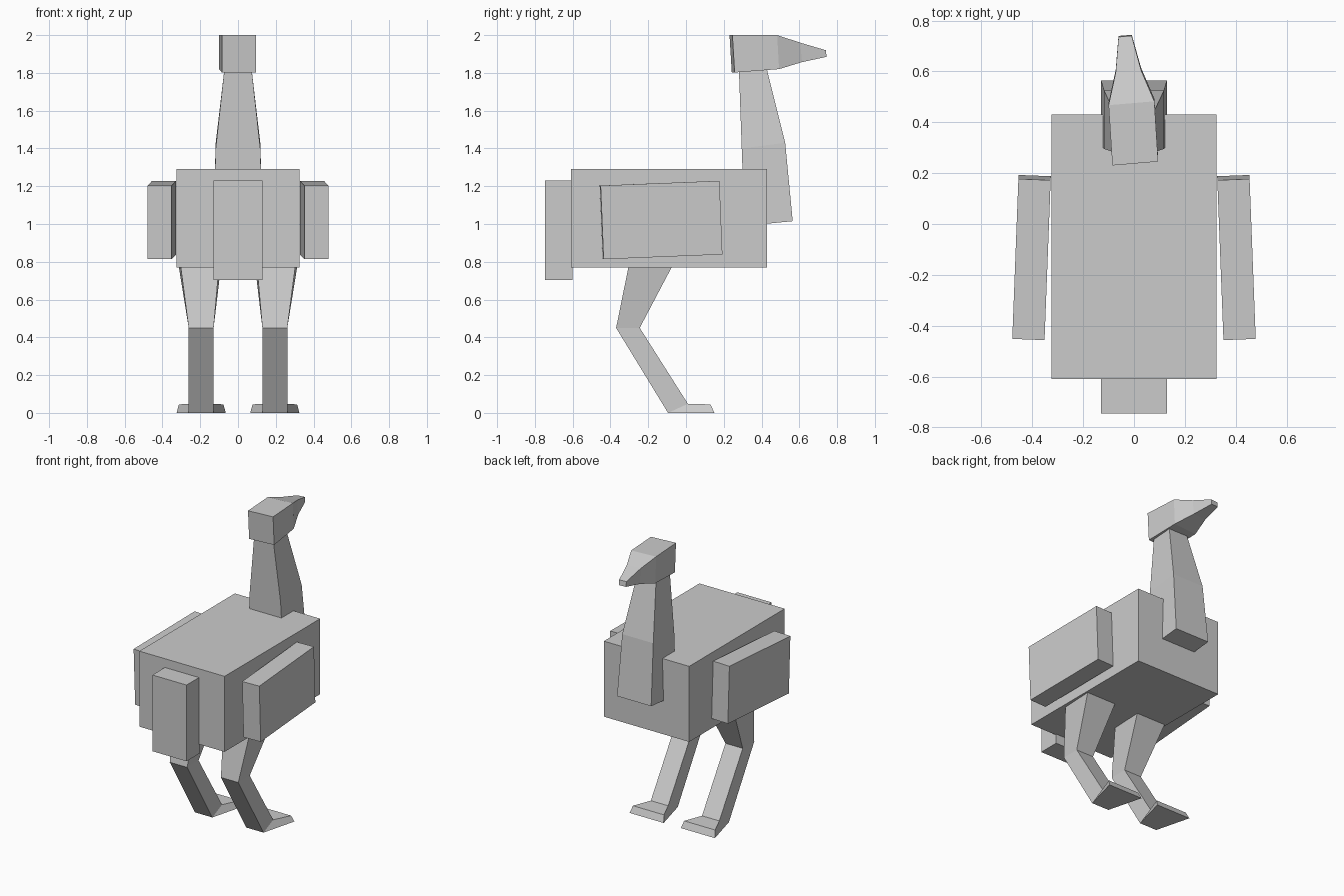
import bpy, bmesh
from math import radians

cube = bpy.data.objects.get("Cube")
if cube:
    bpy.data.objects.remove(cube, do_unlink=True)

# Single flat grey material
grey = bpy.data.materials.new("plain grey")
grey.use_nodes = True
colour = (0.6, 0.6, 0.6, 1)
grey.diffuse_color = colour
grey.node_tree.nodes["Principled BSDF"].inputs["Base Color"].default_value = colour


def finish(name, bm):
    bmesh.ops.recalc_face_normals(bm, faces=bm.faces[:])
    mesh = bpy.data.meshes.new(name)
    bm.to_mesh(mesh)
    bm.free()
    mesh.materials.append(grey)
    obj = bpy.data.objects.new(name, mesh)
    bpy.context.collection.objects.link(obj)
    return obj


def box(name, size, centre, turn=(0, 0, 0)):
    bm = bmesh.new()
    bmesh.ops.create_cube(bm, size=1)
    bmesh.ops.scale(bm, vec=size, verts=bm.verts[:])
    obj = finish(name, bm)
    obj.location = centre
    obj.rotation_euler = [radians(a) for a in turn]
    return obj


def loft(name, sections, skew=0):
    """Each section is (centre x, edge, edge); an edge is (y, z, half width)."""
    bm = bmesh.new()
    rings = []
    for cx, (y1, z1, w1), (y2, z2, w2) in sections:
        corners = [(-w1, y1, z1), (w1, y1, z1), (w2, y2, z2), (-w2, y2, z2)]
        rings.append([bm.verts.new((cx + dx, y + dx * skew, z))
                      for dx, y, z in corners])
    for a, b in zip(rings, rings[1:]):
        for i in range(4):
            j = (i + 1) % 4
            bm.faces.new((a[i], a[j], b[j], b[i]))
    bm.faces.new(rings[0])
    bm.faces.new(rings[-1])
    return finish(name, bm)


# Body and tail
box("body", (0.65, 1.04, 0.52), (0, -0.09, 1.03))
box("tail", (0.26, 0.145, 0.525), (0, -0.673, 0.967))

# Neck, from chest to head
loft("neck", [
    (0, (0.31, 0.99, 0.13), (0.565, 1.015, 0.13)),
    (0, (0.295, 1.40, 0.118), (0.525, 1.43, 0.118)),
    (0, (0.28, 1.82, 0.072), (0.428, 1.82, 0.072)),
])

# Head and beak, turned slightly to one side
loft("head", [
    (0.005, (0.25, 1.802, 0.09), (0.238, 2.0, 0.09)),
    (-0.01, (0.485, 1.82, 0.09), (0.475, 2.0, 0.09)),
    (-0.022, (0.61, 1.857, 0.05), (0.60, 1.96, 0.05)),
    (-0.035, (0.742, 1.885, 0.026), (0.738, 1.92, 0.026)),
], skew=0.085)

# Wings and legs on both sides
for label, s in (("left", 1), ("right", -1)):
    box(label + "_wing", (0.127, 0.63, 0.39), (s * 0.403, -0.132, 1.021),
        (2.3, 0, s * 2.2))
    loft(label + "_leg", [
        (s * 0.203, (-0.295, 0.82, 0.106), (-0.05, 0.82, 0.118)),
        (s * 0.195, (-0.37, 0.45, 0.066), (-0.245, 0.45, 0.066)),
        (s * 0.195, (-0.095, 0, 0.066), (0.01, 0.048, 0.066)),
        (s * 0.195, (0.15, 0, 0.13), (0.13, 0.045, 0.118)),
    ])
